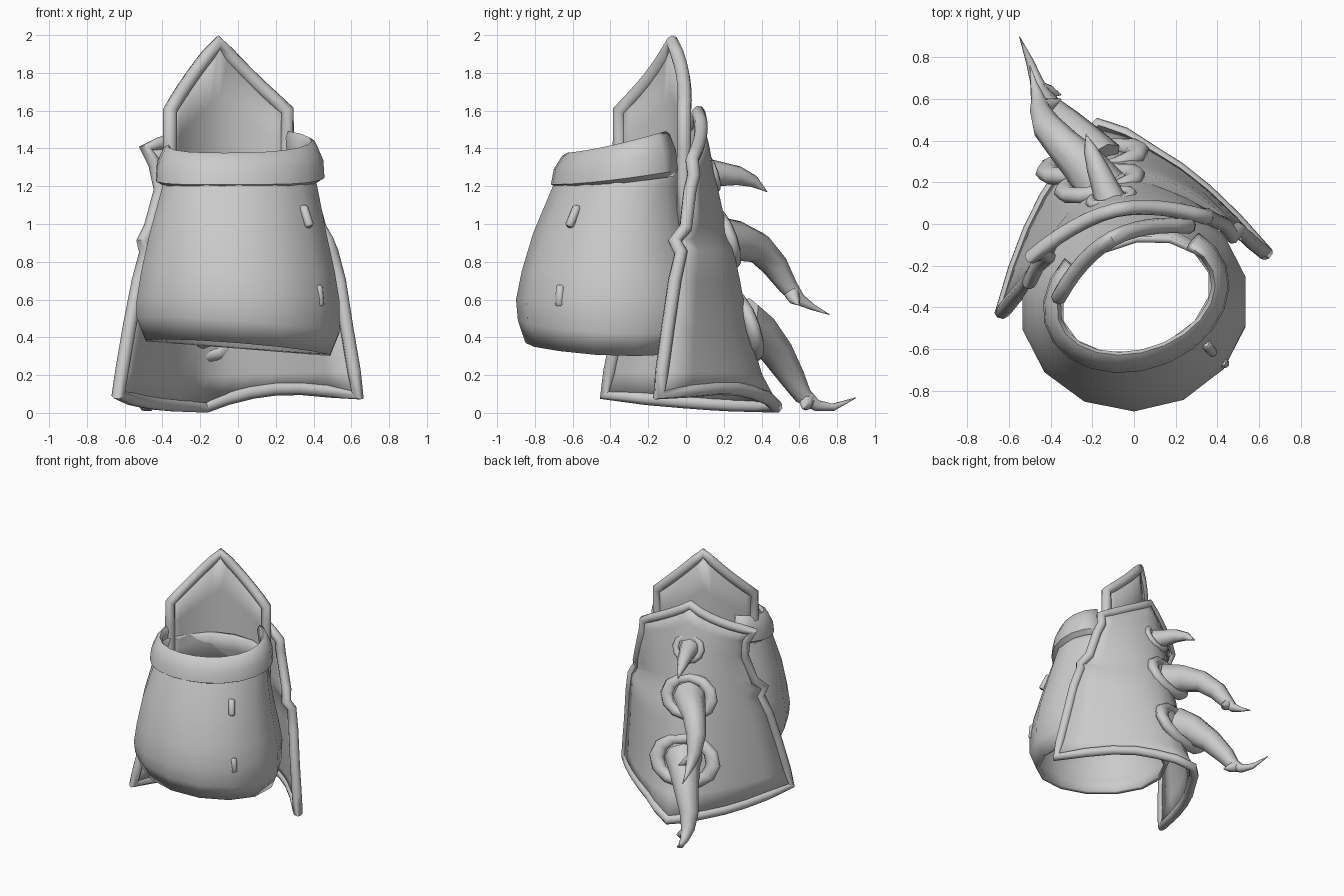
import bpy, bmesh
from math import sin, cos, pi, radians
from mathutils import Vector

if "Cube" in bpy.data.objects:
    bpy.data.objects.remove(bpy.data.objects["Cube"])


def finish(ob, angle=40):
    bpy.ops.object.select_all(action='DESELECT')
    ob.select_set(True)
    bpy.context.view_layer.objects.active = ob
    bpy.ops.object.shade_smooth_by_angle(angle=radians(angle))
    return ob


def sheet(name, rows, closed=False, thick=0.0, offset=1):
    """Skin a grid of points; optional wall thickness."""
    me = bpy.data.meshes.new(name)
    n, m = len(rows), len(rows[0])
    faces = []
    for i in range(n - 1):
        for j in range(m if closed else m - 1):
            k = (j + 1) % m
            faces.append((i * m + j, i * m + k, (i + 1) * m + k, (i + 1) * m + j))
    me.from_pydata([p for r in rows for p in r], [], faces)
    ob = bpy.data.objects.new(name, me)
    bpy.context.collection.objects.link(ob)
    if thick:
        mod = ob.modifiers.new("wall", 'SOLIDIFY')
        mod.thickness, mod.offset = thick, offset
    return finish(ob)


def tube(name, pts, radii, cyclic=False):
    """Round tube through the points, tapered by radii."""
    cu = bpy.data.curves.new(name, 'CURVE')
    cu.dimensions = '3D'
    cu.bevel_depth, cu.bevel_resolution = 1.0, 2
    cu.use_fill_caps = True
    sp = cu.splines.new('POLY')
    sp.points.add(len(pts) - 1)
    for p, co, r in zip(sp.points, pts, radii):
        p.co, p.radius = (*co, 1), r
    sp.use_cyclic_u = cyclic
    ob = bpy.data.objects.new(name, cu)
    bpy.context.collection.objects.link(ob)
    bpy.ops.object.select_all(action='DESELECT')
    ob.select_set(True)
    bpy.context.view_layer.objects.active = ob
    bpy.ops.object.convert(target='MESH')
    return finish(bpy.context.object, 60)


def border(rows):
    return (rows[0] + [r[-1] for r in rows[1:-1]] + rows[-1][::-1]
            + [r[0] for r in rows[-2:0:-1]])


def lerp(a, b, t):
    return a + (b - a) * t


# Main cuff: tapered low-poly ring, (z, centre y, radius x, radius y, skew)
CUFF = [(0.34, -0.375, 0.50, 0.475, 0), (0.46, -0.38, 0.55, 0.51, 0),
        (0.6, -0.38, 0.55, 0.52, 0.01), (0.75, -0.385, 0.525, 0.485, 0.02),
        (0.95, -0.385, 0.48, 0.425, 0.04), (1.2, -0.365, 0.42, 0.34, 0.06),
        (1.33, -0.35, 0.385, 0.29, 0.06)]
N = 14
rows = []
for i, (z, cy, rx, ry, skew) in enumerate(CUFF):
    row = []
    for j in range(N):
        a = 2 * pi * (j + 0.5) / N
        tilt = (-0.04 * cos(a) + 0.03 * max(0, -sin(a))) if i < 2 else 0
        row.append((rx * cos(a) + 0.01 * (z > 1), cy + ry * sin(a) + skew * cos(a), z + tilt))
    rows.append(row)
sheet("cuff", rows, closed=True, thick=0.03, offset=-1)

# Collar band: padded strip, open at the back, rising toward its ends
PROFILE = [(-0.01, 0.0), (0.03, 0.02), (0.03, 0.10), (0.0, 0.17), (-0.025, 0.185),
           (-0.045, 0.16), (-0.04, 0.03)]
rows = []
for j in range(17):
    a = radians(lerp(140, 408, j / 16))
    row = []
    for off, h in PROFILE:
        rx, ry = 0.42 + off - 0.08 * h, 0.335 + off - 0.2 * h
        y = -0.35 + ry * sin(a) + 0.06 * cos(a)
        k = max(0, (y + 0.66) / 0.58)
        row.append((rx * cos(a) + 0.01, y, 1.19 + h + (0.06 + 0.35 * h) * k ** 1.4))
    rows.append(row)
collar = sheet("collar_band", rows, closed=True)
bm = bmesh.new()
bm.from_mesh(collar.data)
bmesh.ops.holes_fill(bm, edges=[e for e in bm.edges if e.is_boundary], sides=0)
bmesh.ops.recalc_face_normals(bm, faces=bm.faces)
bm.to_mesh(collar.data)
bm.free()

# Pins on the cuff
for i, (p, q) in enumerate([((0.345, -0.575, 1.095), (0.38, -0.62, 0.985)),
                            ((0.425, -0.665, 0.675), (0.435, -0.67, 0.565))]):
    p, q = Vector(p), Vector(q)
    tube(f"cuff_pin_{i + 1}", [p, lerp(p, q, 0.08), lerp(p, q, 0.92), q],
         [0.015, 0.024, 0.024, 0.015])

# Back shield: (edge z, ridge z, middle x, middle y, half width, depth, ridge flare, left inset)
SHIELD = [(0.095, 0.035, 0.0, -0.285, 0.65, 0.69, 0.09, 0),
          (0.22, 0.2, 0.0, -0.265, 0.63, 0.64, 0.03, 0),
          (0.45, 0.42, 0.0, -0.225, 0.59, 0.56, 0, 0),
          (0.7, 0.7, 0.0, -0.18, 0.55, 0.46, 0, 0.01),
          (0.85, 0.88, -0.01, -0.14, 0.52, 0.38, 0, 0.03),
          (0.91, 0.97, -0.02, -0.17, 0.505, 0.375, 0, 0.01),
          (0.98, 1.07, -0.03, -0.105, 0.475, 0.29, 0, 0.03),
          (1.18, 1.28, -0.05, -0.075, 0.44, 0.21, 0, 0.07),
          (1.29, 1.46, -0.06, -0.05, 0.42, 0.15, 0, 0.03),
          (1.37, 1.59, -0.06, -0.06, 0.42, 0.13, 0, -0.02)]
A = 0.22
S = [-1 + i / 6 for i in range(13)]
rows = []
for i, (ze, zr, mx, my, hw, d, flare, inset) in enumerate(SHIELD):
    row = []
    for s in S:
        u = hw * s + inset * max(0, -s) ** 2
        v = d * (1 - abs(s) ** 1.8) + flare * max(0, 1 - abs(s) / 0.35)
        z = lerp(zr, ze, abs(s) ** 0.85)
        if i == 0:
            z += (0.06 if s > 0 else -0.02) * sin(pi * abs(s))
        if i > 7:
            z -= 0.03 * s * abs(s)
        row.append((mx + u * cos(A) - v * sin(A), my + u * sin(A) + v * cos(A), z))
    rows.append(row)
sheet("back_shield", rows, thick=0.03, offset=0)
b = border(rows)
tube("back_shield_rim", b, [0.036] * len(b), cyclic=True)

# Pointed plate standing inside the shield
rows = []
for t in [0, 0.35, 0.7, 1]:
    row = []
    for s in S:
        top = 1.60 + 0.36 * (1 - abs(s))
        d = 0.125 * (1 - abs(s) ** 1.9)
        row.append((-0.05 + 0.31 * s - 0.44 * d, -0.18 + 0.17 * s + 0.87 * d,
                    lerp(1.0, top, t)))
    rows.append(row)
sheet("pointed_plate", rows, thick=0.03, offset=0)
b = border(rows)
tube("pointed_plate_rim", b, [0.038] * len(b), cyclic=True)

# Hooked spikes: (x, y, z, radius) along each path
SPIKES = {
    "upper": [(-0.11, 0.10, 1.27, 0.08), (-0.14, 0.18, 1.265, 0.065), (-0.18, 0.28, 1.255, 0.05),
              (-0.21, 0.36, 1.225, 0.032), (-0.23, 0.43, 1.17, 0.002)],
    "middle": [(-0.16, 0.17, 0.91, 0.13), (-0.24, 0.28, 0.91, 0.105), (-0.34, 0.38, 0.875, 0.085),
               (-0.42, 0.47, 0.78, 0.072), (-0.45, 0.54, 0.67, 0.052), (-0.46, 0.6, 0.60, 0.035),
               (-0.48, 0.67, 0.56, 0.018), (-0.50, 0.76, 0.52, 0.002)],
    "lower": [(-0.18, 0.29, 0.48, 0.14), (-0.25, 0.38, 0.43, 0.115), (-0.34, 0.48, 0.32, 0.09),
              (-0.42, 0.56, 0.19, 0.07), (-0.45, 0.62, 0.09, 0.05), (-0.47, 0.69, 0.04, 0.032),
              (-0.50, 0.78, 0.03, 0.02), (-0.55, 0.9, 0.08, 0.002)]}
for name, path in SPIKES.items():
    tube(name + "_spike", [p[:3] for p in path], [p[3] for p in path])
# Barbs near the hooked ends
tube("middle_barb", [(-0.45, 0.56, 0.64), (-0.40, 0.575, 0.60), (-0.35, 0.60, 0.57)],
     [0.045, 0.03, 0.002])
tube("lower_barb", [(-0.45, 0.64, 0.07), (-0.40, 0.635, 0.04), (-0.35, 0.62, 0.02)],
     [0.045, 0.03, 0.002])

# Socket rings around the spike bases, wider than tall
for name, loc, big, small, wide in [("upper", (-0.11, 0.125, 1.27), 0.09, 0.025, 1.1),
                                    ("middle", (-0.165, 0.195, 0.92), 0.14, 0.04, 1.25),
                                    ("lower", (-0.2, 0.3, 0.455), 0.165, 0.043, 1.35)]:
    bpy.ops.mesh.primitive_torus_add(major_segments=12, minor_segments=8, major_radius=big,
                                     minor_radius=small, location=loc)
    ob = bpy.context.object
    ob.name = name + "_socket_ring"
    ob.scale = (wide, 1, 1)
    ob.rotation_euler = Vector((-0.22, 0.95, 0.33)).to_track_quat('Z', 'Y').to_euler()
    finish(ob, 60)
